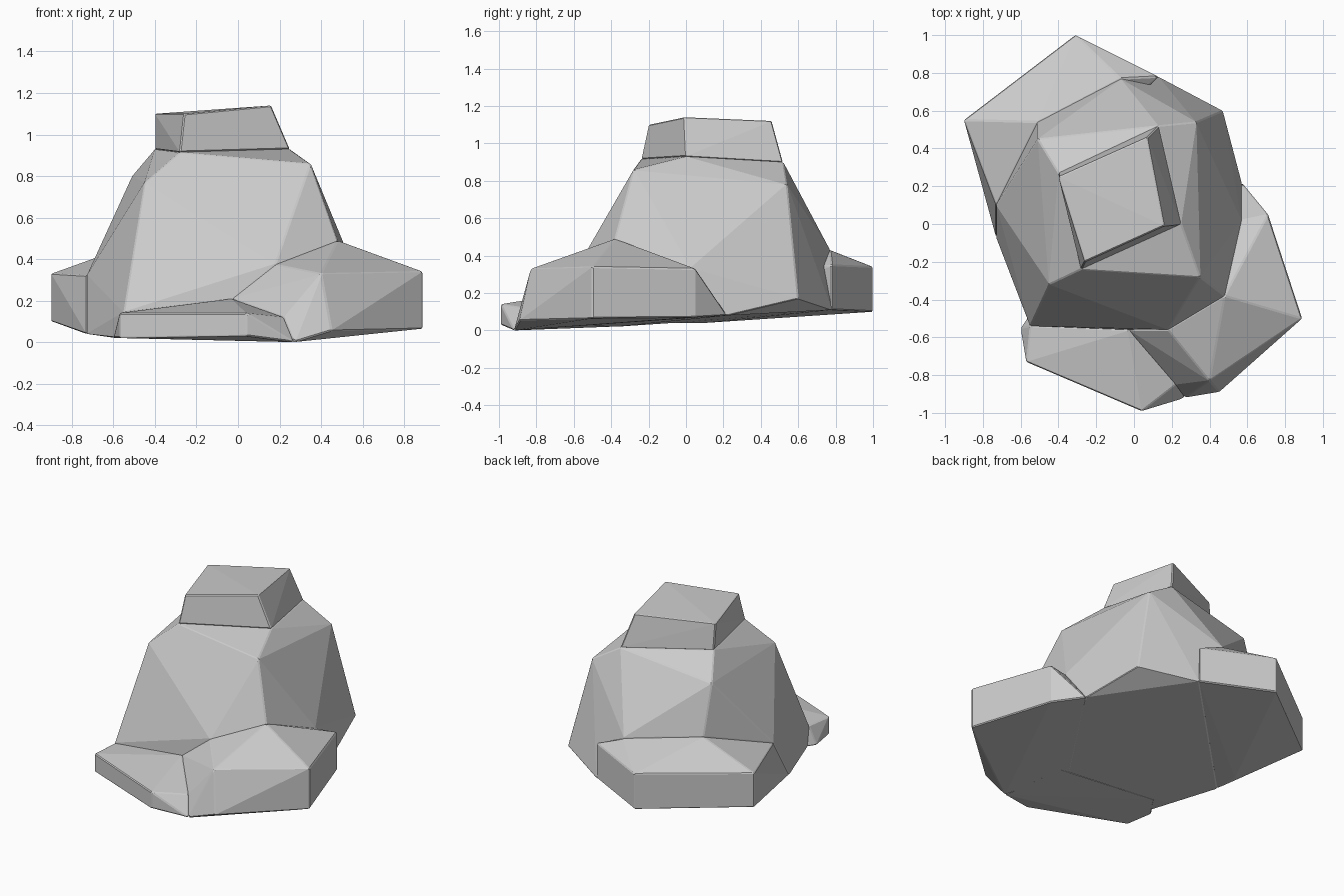
import bpy
import bmesh
from mathutils import Vector

# Remove only the default object
default_cube = bpy.data.objects.get("Cube")
if default_cube:
    bpy.data.objects.remove(default_cube, do_unlink=True)

# Single stone colour
STONE = (0.6, 0.6, 0.6, 1.0)
stone = bpy.data.materials.new("grey_stone")
stone.use_nodes = True
stone.diffuse_color = STONE
shader = stone.node_tree.nodes["Principled BSDF"]
shader.inputs["Base Color"].default_value = STONE
shader.inputs["Roughness"].default_value = 0.9


def chiselled_block(name, *corner_groups):
    """Flat-faced convex block of stone with narrow worn edges."""
    bm = bmesh.new()
    for group in corner_groups:
        for corner in group:
            bm.verts.new(Vector(corner))
    bmesh.ops.convex_hull(bm, input=list(bm.verts))
    loose = [vert for vert in bm.verts if not vert.link_faces]
    bmesh.ops.delete(bm, geom=loose, context="VERTS")
    bmesh.ops.dissolve_limit(bm, angle_limit=0.03,
                             verts=list(bm.verts), edges=list(bm.edges))
    bmesh.ops.recalc_face_normals(bm, faces=list(bm.faces))

    mesh = bpy.data.meshes.new(name)
    bm.to_mesh(mesh)
    bm.free()
    mesh.materials.append(stone)
    block = bpy.data.objects.new(name, mesh)
    bpy.context.collection.objects.link(block)

    worn_edges = block.modifiers.new("worn_edges", "BEVEL")
    worn_edges.width = 0.006
    worn_edges.segments = 1
    worn_edges.limit_method = "ANGLE"
    worn_edges.angle_limit = 0.4
    return block


# Cap: slanted block on the summit, its foot shared with the main body
cap_foot = [(-.28, -.24, .915), (.25, 0, .93), (.13, .52, .9), (-.4, .27, .93)]
cap_crest = [(-.26, -.2, 1.1), (.16, -.01, 1.14), (.07, .46, 1.12), (-.4, .25, 1.1)]
chiselled_block("summit_cap", cap_foot, cap_crest)

# Main body: shoulders, waist where the ledges meet it, and underside
shoulders = [(.35, -.28, .86), (-.45, -.32, .77), (-.51, .45, .8), (.33, .54, .78)]
front_waist = [(-.55, -.54, .145), (-.03, -.56, .21), (.18, -.56, .375)]
left_waist = [(.48, -.38, .49), (.57, .02, .33)]
back_waist = [(-.07, .77, .43), (-.51, .54, .47), (-.73, .1, .32), (.47, .6, .17)]
body_foot = [(-.59, -.37, .02), (-.73, -.07, .04), (.13, .78, .11),
             (.57, .22, .08), (.18, -.56, .03), (-.55, -.54, .02)]
chiselled_block("main_body", cap_foot, shoulders, front_waist,
                left_waist, back_waist, body_foot)

# Front ledge: low shelf
front_crest = [(-.57, -.73, .14), (.04, -.99, .14), (.22, -.85, .12)]
front_foot = [(-.57, -.73, .02), (.04, -.99, .03), (.27, -.92, 0),
              (-.6, -.55, .02), (-.5, -.4, .02), (.18, -.5, .03)]
chiselled_block("front_ledge", front_crest, front_foot, front_waist[:2])

# Left ledge: large wedge, sloping down into the front ledge
left_crest = [(.71, .05, .33), (.89, -.5, .34), (.4, -.83, .33), (.22, -.85, .12)]
left_foot = [(.71, .05, .07), (.89, -.5, .065), (.45, -.89, .055),
             (.27, -.92, 0), (.57, .22, .08), (.1, -.5, .03)]
chiselled_block("left_ledge", left_crest, left_foot, left_waist, front_waist[1:])

# Back ledge: broad corner shelf
back_crest = [(-.9, .55, .33), (-.31, 1, .34), (.13, .78, .35)]
back_foot = [(-.9, .55, .1), (-.31, 1, .1), (.13, .78, .11),
             (-.73, -.07, .04), (-.73, .1, .04)]
chiselled_block("back_ledge", back_crest, back_foot, back_waist[:3])
